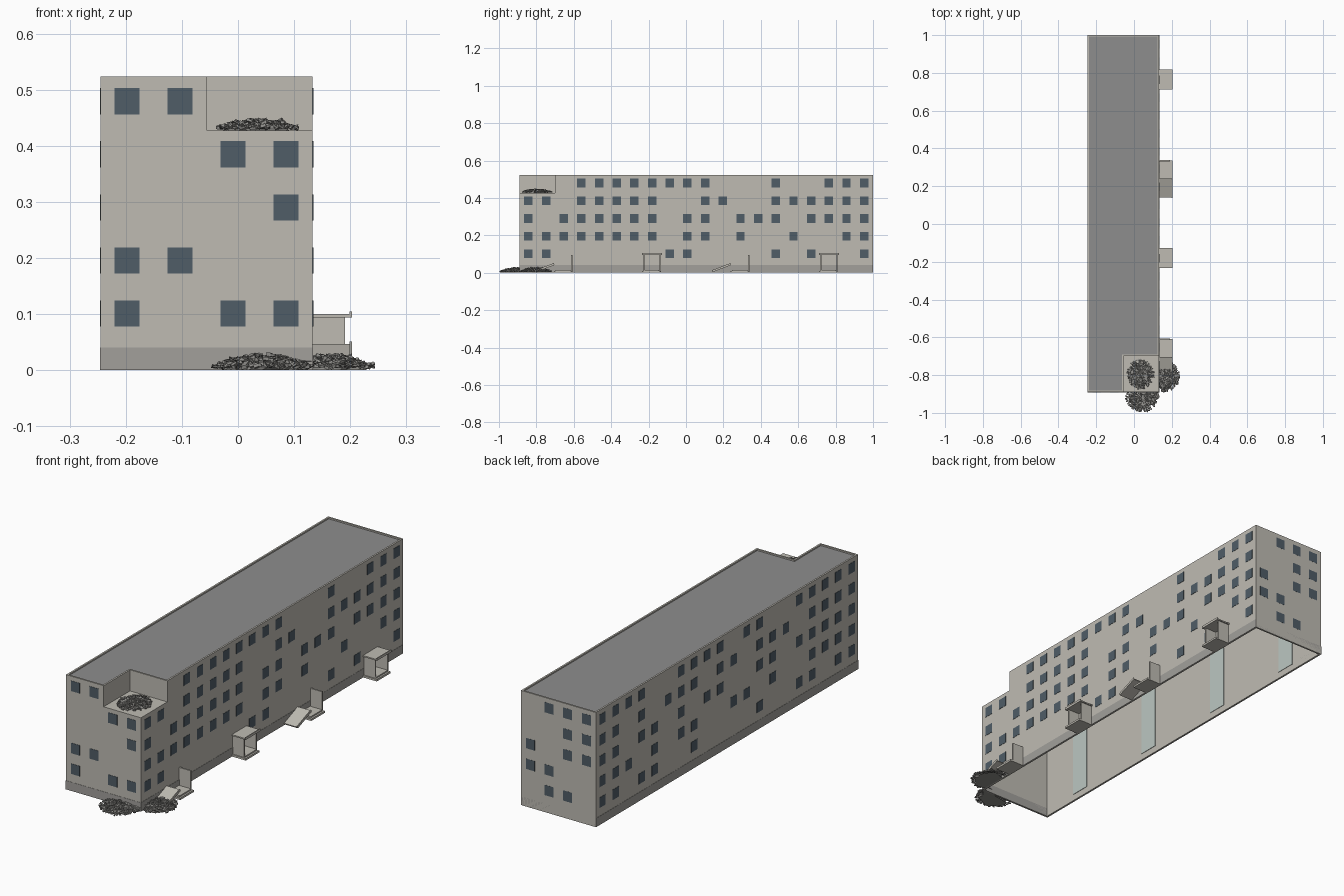
import bpy, bmesh, math, random
from mathutils import Matrix, Vector, Euler

if "Cube" in bpy.data.objects:
    bpy.data.objects.remove(bpy.data.objects["Cube"])

random.seed(4)
X0, X1, Y0, Y1, H = -0.245, 0.133, -0.89, 1.0, 0.523
NX, NY, NZ = -0.055, -0.70, 0.427      # collapsed corner
T, P = 0.008, 0.0945                   # wall thickness, window pitch


def mat(name, c):
    m = bpy.data.materials.new(name)
    m.diffuse_color = (*c, 1)
    m.use_nodes = True
    m.node_tree.nodes["Principled BSDF"].inputs["Base Color"].default_value = m.diffuse_color
    return m


WALL = mat("concrete", (0.52, 0.50, 0.45))
PLINTH = mat("plinth_grey", (0.36, 0.35, 0.33))
ROOF = mat("roof_grey", (0.27, 0.27, 0.27))
GLASS = mat("window_glass", (0.08, 0.11, 0.135))
PALE = mat("stairwell_glass", (0.50, 0.57, 0.54))
RUBBLE = mat("rubble_grey", (0.27, 0.265, 0.25))


def add_box(bm, lo, hi):
    lo, hi = Vector(lo), Vector(hi)
    m = Matrix.Translation((lo + hi) / 2) @ Matrix.Diagonal((*(hi - lo), 1))
    bmesh.ops.create_cube(bm, size=1, matrix=m)


def finish(name, bm, material):
    me = bpy.data.meshes.new(name)
    bm.to_mesh(me)
    bm.free()
    me.materials.append(material)
    ob = bpy.data.objects.new(name, me)
    bpy.context.collection.objects.link(ob)
    return ob


def boxes(name, pairs, material):
    bm = bmesh.new()
    for lo, hi in pairs:
        add_box(bm, lo, hi)
    return finish(name, bm, material)


# Hollow outer walls with the missing top corner
boxes("walls", [
    ((X0, Y0, 0), (X0 + T, Y1, H)),
    ((X0 + T, Y1 - T, 0), (X1, Y1, H)),
    ((X1 - T, NY, 0), (X1, Y1 - T, H)),
    ((X1 - T, Y0, 0), (X1, NY, NZ)),
    ((X0 + T, Y0, 0), (NX, Y0 + T, H)),
    ((NX, Y0, 0), (X1 - T, Y0 + T, NZ)),
    ((NX - T, Y0 + T, NZ - T), (NX, NY + T, H)),
    ((NX, NY, NZ - T), (X1 - T, NY + T, H)),
    ((NX, Y0 + T, NZ - T), (X1 - T, NY, NZ)),
], WALL)

# Roof sunk just behind the parapet
boxes("roof", [
    ((X0 + T, NY + T, H - 0.014), (X1 - T, Y1 - T, H - 0.006)),
    ((X0 + T, Y0 + T, H - 0.014), (NX - T, NY + T, H - 0.006)),
], ROOF)

# Darker plinth band
e = 0.001
boxes("plinth", [
    ((X0 - e, Y0 - e, 0), (X0 + T, Y1, 0.04)),
    ((X1 - T, Y0 - e, 0), (X1 + e, Y1, 0.04)),
    ((X0 + T, Y0 - e, 0), (X1 - T, Y0 + T, 0.04)),
    ((X0 + T, Y1 - T, 0), (X1 - T, Y1, 0.04)),
], PLINTH)


# Windows: one string per storey, ground floor first, # marks a window
def windows(name, rows, axis, plane, start):
    pairs = []
    for r, row in enumerate(rows):
        z = 0.101 + P * r
        for c, ch in enumerate(row):
            if ch == "#":
                u = start + P * (c + 0.5)
                lo, hi = [0, 0, z - 0.0235], [0, 0, z + 0.0235]
                lo[axis], hi[axis] = u - 0.0225, u + 0.0225
                lo[1 - axis], hi[1 - axis] = plane - 0.0012, plane + 0.0012
                pairs.append((lo, hi))
    boxes(name, pairs, GLASS)


windows("front_windows", ["#.##", "##..", "...#", "..##", "##.."], 0, Y0, X0)
windows("back_windows", [".##.", "..##", "##.#", "##..", "###."], 0, Y1 - 0.0008, X0)
windows("right_windows", [
    "##......##....#.#..#",
    "########.##.#..#..##",
    "#.######.##.###.####",
    "##.#####..##..######",
    "...########...#..###"], 1, X1, Y0)
windows("left_windows", [
    "##.##..#....#..##.##",
    "####..#.##..##.#.###",
    "#####.##..##.#.##.##",
    "####.###.##.###.#.##",
    "#####..##.####..####"], 1, X0, Y0)

# Four stair bays: pale strips inside the left wall, entrances on the right
bays = [Y0 + (Y1 - Y0) * (i + 0.5) / 4 for i in range(4)]
boxes("stairwell_strips", [((X0 + T, y - 0.047, 0.03), (X0 + T + 0.002, y + 0.047, 0.42))
                           for y in bays], PALE)
XE, W = 0.203, 0.053
for i, y in enumerate(bays):
    broken = i % 2 == 0
    # Step and side walls
    parts = [((X1, y - W, 0), (XE, y + W - 0.008, 0.009)),
             ((X1, y - W + 0.008, 0.009), (XE - 0.008, y + W - 0.016, 0.015)),
             ((X1, y + W - 0.013, 0), (0.191, y + W - 0.006, 0.095))]
    if not broken:
        parts.append(((X1, y - W + 0.006, 0), (0.191, y - W + 0.013, 0.095)))
    boxes(f"entrance_{i + 1}", parts, WALL)
    # Canopy, fallen and leaning on the step where broken
    slab = boxes(f"canopy_{i + 1}", [
        ((X1, -W, -0.003), (XE, W, 0.003)),
        ((XE - 0.004, -W, 0.003), (XE, W, 0.008)),
    ], WALL)
    slab.location = (0, y - 0.10, 0.025) if broken else (0, y, 0.097)
    if broken:
        slab.rotation_euler = (math.radians(21), 0, 0)


# Rubble heaps: a faceted mound covered in broken chunks
def rubble(name, cx, cy, z, rx, ry, h, n, ok=lambda p: True):
    bm = bmesh.new()
    mound = bmesh.ops.create_icosphere(bm, subdivisions=3, radius=1)["verts"]
    for v in mound:
        k = random.uniform(0.65, 0.9)
        p = Vector((cx + v.co.x * rx * k, cy + v.co.y * ry * k, z + max(v.co.z, 0) * h * k * 0.8))
        if not ok(p):
            p.x = max(p.x, X1) if rx < ry else p.x
            p.y = min(p.y, Y0) if rx >= ry else p.y
        v.co = p
    for _ in range(n):
        a, r = random.uniform(0, math.tau), math.sqrt(random.random()) * 0.95
        p = Vector((cx + math.cos(a) * r * rx, cy + math.sin(a) * r * ry, 0))
        s = random.uniform(0.004, 0.009)
        p.z = z + 0.004 + h * 0.75 * (1 - r * r) * random.uniform(0.6, 1)
        if not ok(p):
            continue
        rot = Euler((random.uniform(-0.5, 0.5), random.uniform(-0.5, 0.5), a)).to_matrix().to_4x4()
        dims = (s * random.uniform(1, 2.2), s * random.uniform(0.7, 1.3), s * random.uniform(0.4, 0.8), 1)
        vs = bmesh.ops.create_cube(bm, size=1)["verts"]
        for v in vs:
            v.co *= random.uniform(0.75, 1.2)
        bmesh.ops.transform(bm, matrix=Matrix.Translation(p) @ rot @ Matrix.Diagonal(dims), verts=vs)
        for v in vs:
            v.co.z = max(v.co.z, z)
            v.co.y = max(v.co.y, -1.0)
            v.co.x = min(v.co.x, 0.245)
    finish(name, bm, RUBBLE)


rubble("ledge_rubble", 0.035, -0.795, NZ, 0.071, 0.082, 0.02, 320)
rubble("front_rubble", 0.042, -0.905, 0, 0.09, 0.095, 0.032, 520, lambda p: p.y < Y0 - 0.003)
rubble("side_rubble", 0.160, -0.805, 0, 0.084, 0.086, 0.032, 480, lambda p: p.x > X1 + 0.003)
